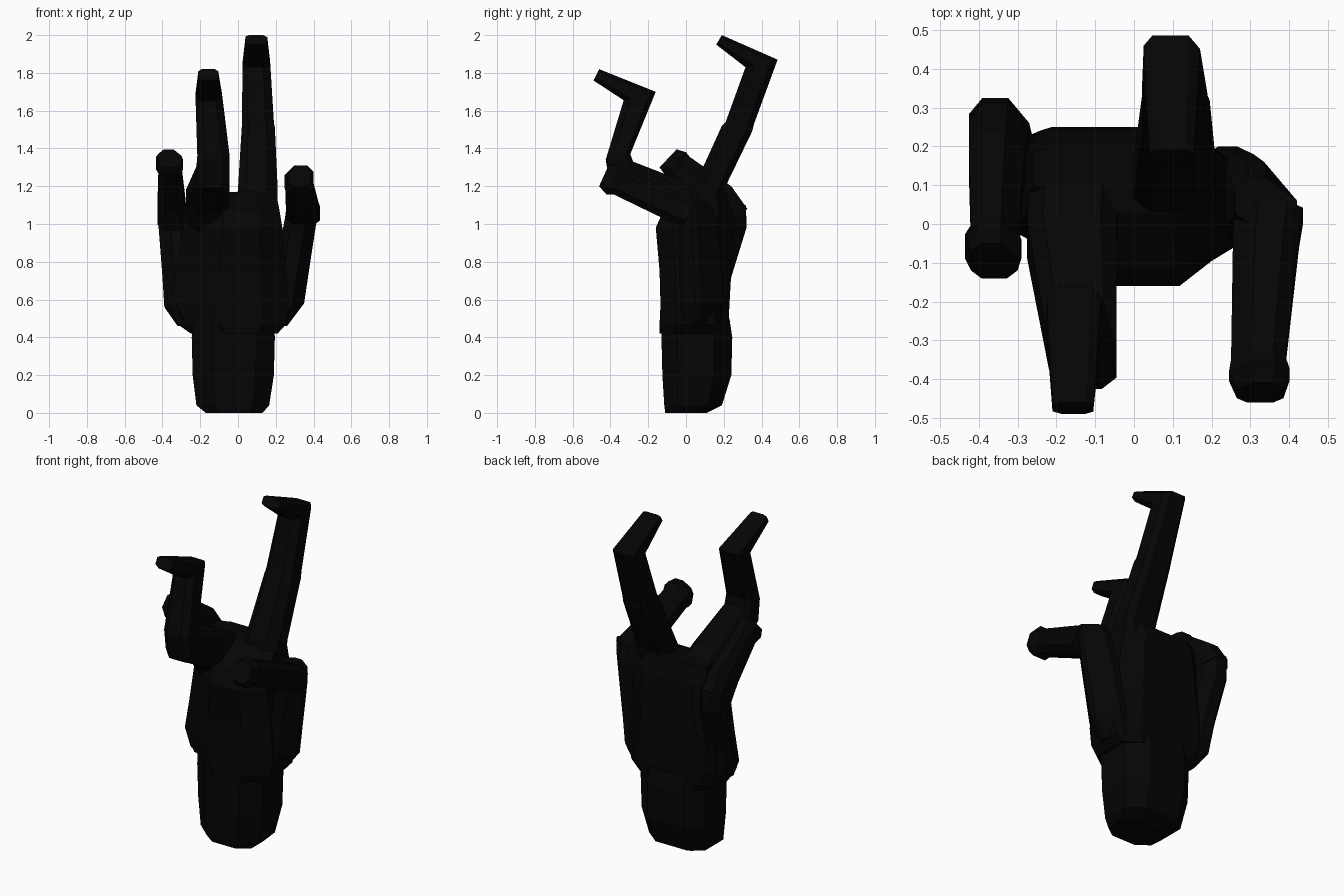
import bpy, bmesh

black = bpy.data.materials.new("black")
black.diffuse_color = (0.0018, 0.0014, 0.0014, 1)


def loft(name, rings, fl=0.55, fr=0.55, br=0.55, bl=0.55):
    """Loft octagons. Ring = (x min, x max, front (y, z), back (y, z)).
    fl, fr, br, bl: squareness of front/back left/right corners."""
    section = [(-1, -fl), (-fl, -1), (fr, -1), (1, -fr),
               (1, br), (br, 1), (-bl, 1), (-1, bl)]
    bm = bmesh.new()
    loops = []
    for x0, x1, (ya, za), (yb, zb) in rings:
        loop = []
        for u, v in section:
            t = (v + 1) / 2
            loop.append(bm.verts.new(((x0 + x1) / 2 + u * (x1 - x0) / 2,
                                      ya + (yb - ya) * t, za + (zb - za) * t)))
        loops.append(loop)
    for a, b in zip(loops, loops[1:]):
        for i in range(8):
            j = (i + 1) % 8
            bm.faces.new((a[i], a[j], b[j], b[i]))
    bm.faces.new(loops[0])
    bm.faces.new(loops[-1])
    bmesh.ops.recalc_face_normals(bm, faces=bm.faces)
    me = bpy.data.meshes.new(name)
    bm.to_mesh(me)
    bm.free()
    me.materials.append(black)
    ob = bpy.data.objects.new(name, me)
    bpy.context.collection.objects.link(ob)
    return ob


def level(x0, x1, y0, y1, z):
    """Horizontal ring."""
    return (x0, x1, (y0, z), (y1, z))


parts = []

# Wrist stump
parts.append(loft("wrist", [
    level(-0.17, 0.13, -0.11, 0.11, 0.0),
    level(-0.22, 0.165, -0.115, 0.19, 0.04),
    level(-0.24, 0.19, -0.125, 0.24, 0.2),
    level(-0.245, 0.195, -0.13, 0.245, 0.4),
    level(-0.24, 0.19, -0.13, 0.23, 0.5),
], fl=0.5, fr=0.55, br=0.5, bl=0.6))

# Palm, with the front left corner cut away
hand = loft("hand", [
    level(-0.25, 0.21, -0.14, 0.22, 0.42),
    level(-0.32, 0.255, -0.14, 0.225, 0.47),
    level(-0.36, 0.27, -0.135, 0.23, 0.57),
    level(-0.33, 0.25, -0.14, 0.24, 0.75),
    level(-0.29, 0.235, -0.16, 0.25, 0.98),
    level(-0.28, 0.22, -0.12, 0.245, 1.07),
    level(-0.26, 0.20, 0.03, 0.21, 1.17),
], fl=0.2, fr=0.55, br=0.6, bl=0.7)

# Left outer finger: base, then curled tip
parts.append(loft("left_outer_finger_base", [
    level(-0.32, -0.20, -0.03, 0.18, 0.46),
    level(-0.39, -0.22, -0.03, 0.22, 0.56),
    level(-0.40, -0.25, 0.06, 0.24, 0.72),
    level(-0.42, -0.27, 0.15, 0.32, 0.98),
    (-0.424, -0.272, (0.12, 1.02), (0.318, 1.10)),
], fl=0.15, br=0.3))
parts.append(loft("left_outer_finger_tip", [
    (-0.425, -0.27, (0.14, 0.97), (0.325, 1.08)),
    (-0.425, -0.28, (0.08, 1.06), (0.24, 1.20)),
    (-0.42, -0.30, (-0.08, 1.24), (0.02, 1.355)),
    (-0.435, -0.29, (-0.115, 1.265), (0.0, 1.38)),
    (-0.42, -0.30, (-0.14, 1.30), (-0.05, 1.395)),
], br=0.3))

# Right outer finger: base, then curled tip
parts.append(loft("right_outer_finger_base", [
    level(0.16, 0.26, -0.04, 0.18, 0.46),
    level(0.18, 0.35, -0.03, 0.20, 0.58),
    level(0.22, 0.395, -0.04, 0.18, 0.88),
    level(0.25, 0.42, -0.04, 0.16, 1.04),
    level(0.26, 0.42, 0.0, 0.12, 1.12),
], fr=0.3, br=0.0))
parts.append(loft("right_outer_finger_tip", [
    (0.26, 0.435, (-0.02, 0.99), (0.06, 1.12)),
    (0.255, 0.425, (-0.08, 1.01), (0.0, 1.15)),
    (0.25, 0.39, (-0.38, 1.155), (-0.33, 1.285)),
    (0.245, 0.40, (-0.42, 1.155), (-0.355, 1.31)),
    (0.265, 0.385, (-0.46, 1.20), (-0.41, 1.31)),
], bl=0.3))

# Left middle finger: forward, up, and hooked
parts.append(loft("left_middle_finger", [
    (-0.27, -0.04, (-0.06, 0.95), (0.14, 1.15)),
    (-0.275, -0.045, (-0.13, 1.05), (0.03, 1.21)),
    (-0.22, -0.045, (-0.40, 1.19), (-0.28, 1.33)),
    (-0.215, -0.045, (-0.425, 1.34), (-0.295, 1.37)),
    (-0.225, -0.085, (-0.33, 1.655), (-0.16, 1.70)),
    (-0.21, -0.105, (-0.49, 1.76), (-0.46, 1.82)),
], fl=0.5, bl=0.65, br=0.65))

# Right middle finger: raised and hooked
parts.append(loft("right_middle_finger", [
    level(-0.02, 0.21, -0.04, 0.19, 0.98),
    (0.0, 0.21, (0.04, 1.19), (0.2, 1.18)),
    (0.02, 0.195, (0.19, 1.52), (0.35, 1.49)),
    (0.02, 0.19, (0.21, 1.54), (0.36, 1.53)),
    (0.025, 0.17, (0.315, 1.83), (0.485, 1.87)),
    (0.04, 0.155, (0.16, 1.95), (0.19, 2.0)),
], fl=0.6, fr=0.5, br=0.6, bl=0.7))

# Fuse every part into one continuous skin
for p in parts:
    m = hand.modifiers.new(p.name, 'BOOLEAN')
    m.operation, m.solver, m.object = 'UNION', 'EXACT', p
    m.use_self = True
dg = bpy.context.evaluated_depsgraph_get()
skin = bpy.data.meshes.new_from_object(hand.evaluated_get(dg))
hand.modifiers.clear()
hand.data = skin
skin.materials.clear()
skin.materials.append(black)
for f in skin.polygons:
    f.material_index = 0
for p in parts:
    bpy.data.objects.remove(p)
